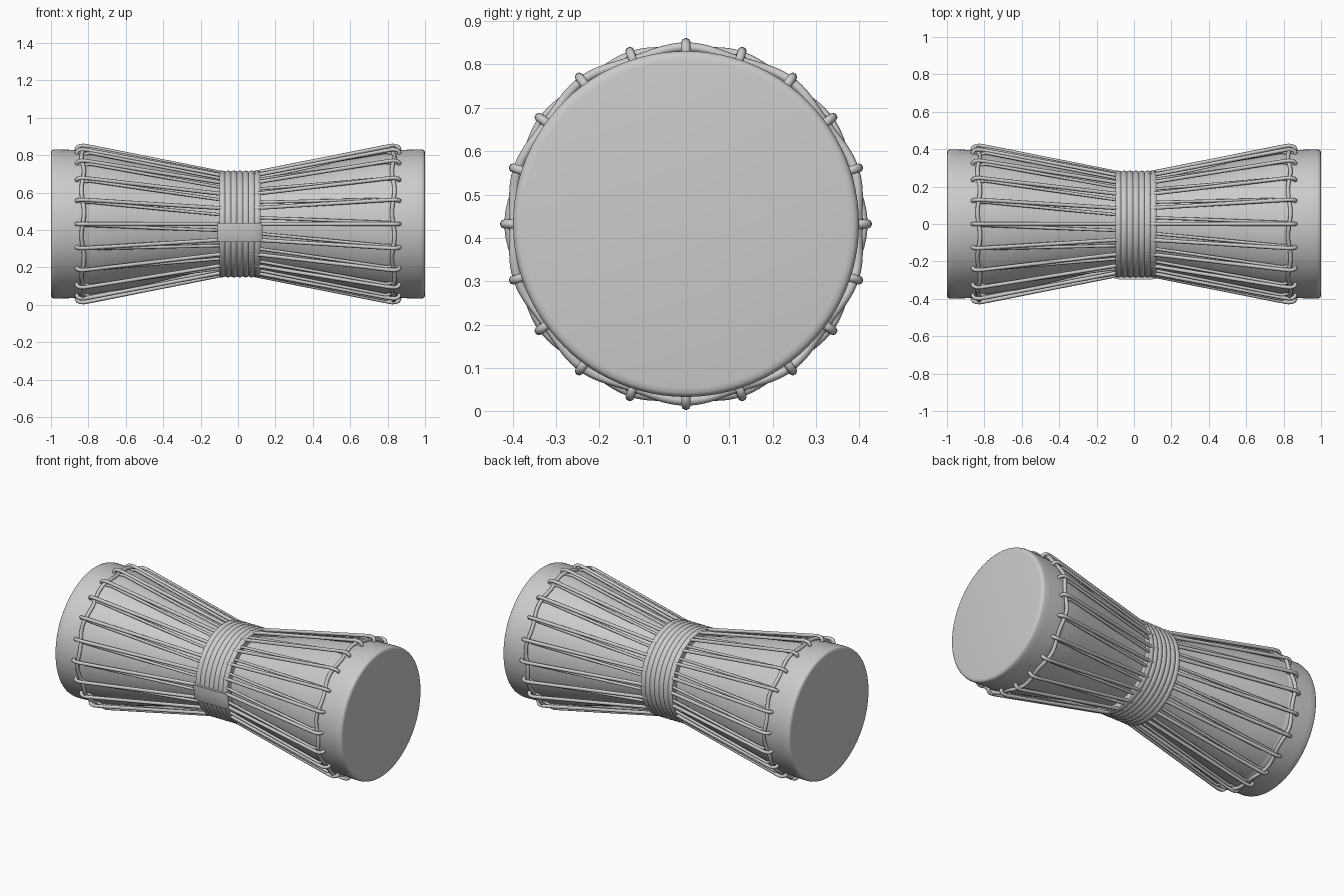
import bpy, bmesh
from math import sin, cos, pi, radians

if "Cube" in bpy.data.objects:
    bpy.data.objects.remove(bpy.data.objects["Cube"])

CZ = 0.432      # height of the drum axis, which runs along x
N = 20          # lacing points per end


def polar(x, r, a):
    return (x, r * sin(a), CZ + r * cos(a))


def lathe(name, profile, steps=96, start=0.0, end=2 * pi, closed=False):
    """Revolve an (x, radius) profile about the drum axis."""
    full = end - start > 6.28
    bm = bmesh.new()
    rows = []
    for i in range(steps if full else steps + 1):
        a = start + (end - start) * i / steps
        rows.append([bm.verts.new(polar(x, r, a)) for x, r in profile])
    m = len(profile)
    for i in range(steps):
        p, q = rows[i], rows[(i + 1) % len(rows)]
        for j in range(m if closed else m - 1):
            k = (j + 1) % m
            bm.faces.new((p[j], p[k], q[k], q[j]))
    if closed and not full:
        bm.faces.new(rows[0])
        bm.faces.new(rows[-1])
    bmesh.ops.remove_doubles(bm, verts=bm.verts, dist=1e-6)
    bmesh.ops.recalc_face_normals(bm, faces=bm.faces)
    me = bpy.data.meshes.new(name)
    bm.to_mesh(me)
    bm.free()
    ob = bpy.data.objects.new(name, me)
    bpy.context.collection.objects.link(ob)
    bpy.context.view_layer.objects.active = ob
    ob.select_set(True)
    bpy.ops.object.shade_smooth_by_angle(angle=radians(40))
    ob.select_set(False)
    return ob


def rope(name, paths, radius, cyclic=False):
    """Round cords following the given point lists."""
    cu = bpy.data.curves.new(name, 'CURVE')
    cu.dimensions = '3D'
    cu.bevel_depth = radius
    cu.bevel_resolution = 2
    cu.use_fill_caps = True
    for pts in paths:
        sp = cu.splines.new('POLY')
        sp.points.add(len(pts) - 1)
        for p, co in zip(sp.points, pts):
            p.co = (*co, 1)
        sp.use_cyclic_u = cyclic
        sp.use_smooth = True
    ob = bpy.data.objects.new(name, cu)
    bpy.context.collection.objects.link(ob)
    return ob


# Hourglass wooden shell
half = [(0.0, 0.232), (0.12, 0.243), (0.25, 0.268), (0.45, 0.315),
        (0.65, 0.36), (0.8, 0.389), (0.9, 0.394)]
lathe("shell", [(-x, r) for x, r in reversed(half[1:])] + half)

for side, label in ((-1, "left"), (1, "right")):
    # Stretched skin with rounded rim
    skin = [(0.80, 0.386), (0.81, 0.392), (0.86, 0.395), (0.95, 0.399), (0.982, 0.399),
            (0.993, 0.396), (0.998, 0.389), (1.0, 0.378), (1.0, 0.0)]
    lathe(label + "_skin", [(side * x, r) for x, r in skin])

    # Wavy hoop woven over and under the lacing
    ring = []
    for i in range(200):
        a = 2 * pi * i / 200
        w = side * cos(10 * a)
        ring.append(polar(side * (0.83 + 0.007 * sin(10 * a)), 0.402 + 0.006 * w, a))
    rope(label + "_hoop", [ring], 0.011, True)

    # Lacing: an outer cord hooked over the hoop, and an inner return cord
    outer, inner = [], []
    for i in range(N):
        a = 2 * pi * i / N
        b = a + side * radians(8)
        outer.append([polar(side * x, r, a) for x, r in
                      ((0.05, 0.266), (0.80, 0.415), (0.825, 0.419), (0.845, 0.418),
                       (0.858, 0.411), (0.863, 0.401), (0.86, 0.388), (0.85, 0.38))])
        inner.append([polar(side * 0.85, 0.388, a + side * 0.01),
                      polar(side * 0.79, 0.402, a + side * 0.02),
                      polar(side * 0.05, 0.262, b)])
    rope(label + "_outer_lacing", outer, 0.0105)
    rope(label + "_inner_lacing", inner, 0.0085)

# Ridged waist binding made of seven turns
wrap = [(-0.1, 0.235)]
turns, x0, x1 = 7, -0.1, 0.12
w = (x1 - x0) / turns
for t in range(turns):
    for f, r in ((0.0, 0.279), (0.15, 0.283), (0.5, 0.286), (0.85, 0.283)):
        wrap.append((x0 + (t + f) * w, r))
wrap += [(x1, 0.279), (x1, 0.235)]
lathe("waist_binding", wrap)

# Tuck strap crossing the binding at the front
strap = [(-0.11, 0.25), (-0.11, 0.286), (-0.1, 0.294), (-0.05, 0.298), (0.01, 0.296),
         (0.07, 0.298), (0.12, 0.294), (0.13, 0.286), (0.13, 0.25)]
lathe("tuck_strap", strap, 10, radians(-109), radians(-89), True)
